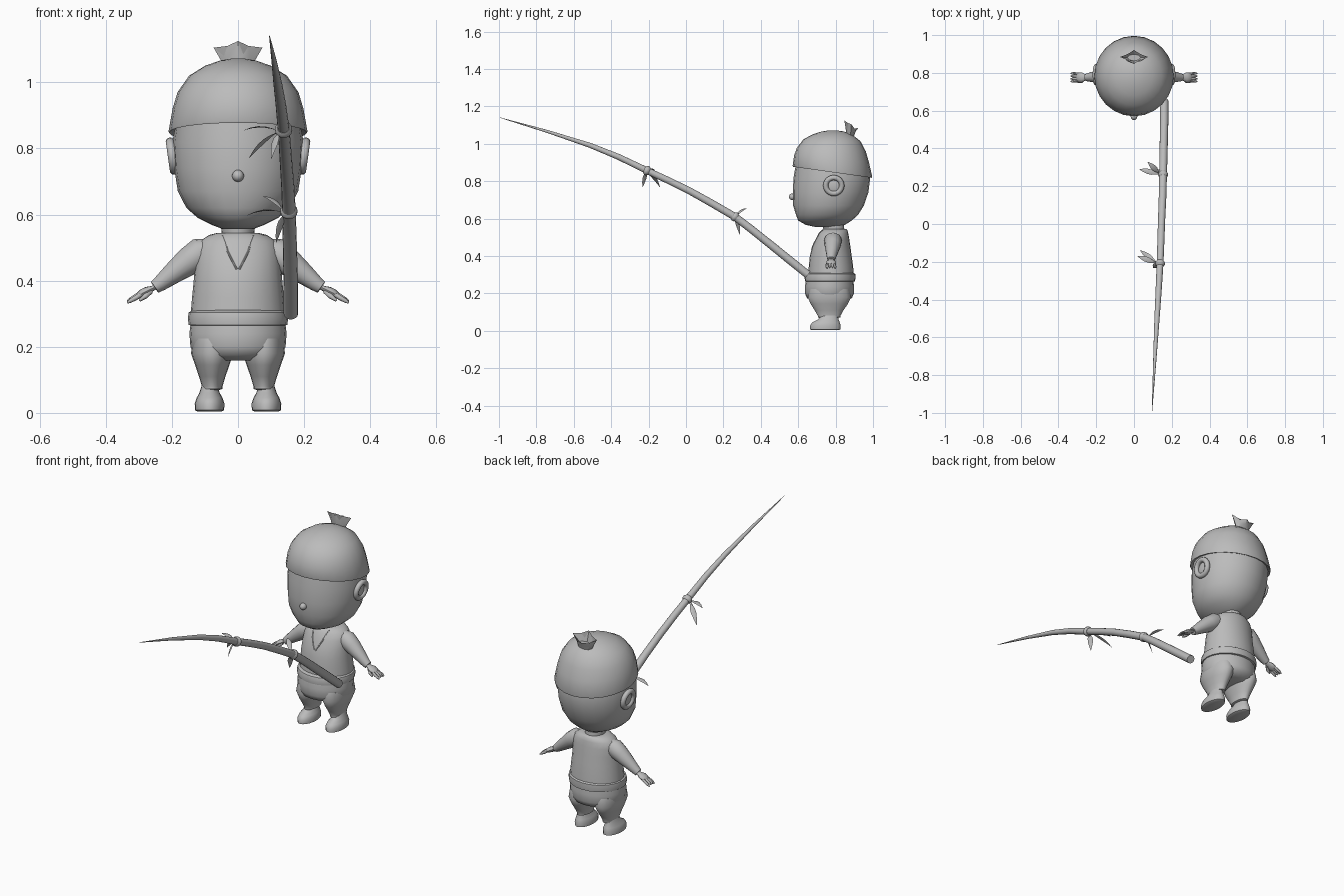
import bpy, bmesh, math
from mathutils import Vector

if "Cube" in bpy.data.objects:
    bpy.data.objects.remove(bpy.data.objects["Cube"], do_unlink=True)

grey = bpy.data.materials.new("plain_grey")
grey.use_nodes = True
GREY = (0.5, 0.5, 0.5, 1)
grey.diffuse_color = GREY
grey.node_tree.nodes["Principled BSDF"].inputs["Base Color"].default_value = GREY


def finish(name, bm, angle=45):
    bmesh.ops.recalc_face_normals(bm, faces=bm.faces)
    mesh = bpy.data.meshes.new(name)
    bm.to_mesh(mesh)
    bm.free()
    mesh.materials.append(grey)
    mesh.shade_smooth()
    mesh.set_sharp_from_angle(angle=math.radians(angle))
    obj = bpy.data.objects.new(name, mesh)
    bpy.context.collection.objects.link(obj)
    return obj


def skin(name, rings, angle=45):
    """Bridge rings of points and close both ends."""
    bm = bmesh.new()
    loops = [[bm.verts.new(p) for p in ring] for ring in rings]
    n = len(loops[0])
    for a, b in zip(loops, loops[1:]):
        for i in range(n):
            j = (i + 1) % n
            bm.faces.new((a[i], a[j], b[j], b[i]))
    bm.faces.new(loops[0])
    bm.faces.new(loops[-1])
    return finish(name, bm, angle)


def loft(name, sections, x=0, n=24, tilt=(), angle=45):
    """Stack ellipses given as (z, centre y, x radius, y radius)."""
    rings = []
    for k, (z, cy, rx, ry) in enumerate(sections):
        slope = tilt[k] if k < len(tilt) else 0
        ring = []
        for i in range(n):
            a = math.tau * i / n
            dy = ry * math.sin(a)
            ring.append((x + rx * math.cos(a), cy + dy, z + slope * dy))
        rings.append(ring)
    return skin(name, rings, angle)


def tube(name, points, radii, n=12, flat=1.0, angle=45):
    """Sweep a circle, or a flattened one, along a path."""
    pts = [Vector(p) for p in points]
    rings = []
    for k, (p, r) in enumerate(zip(pts, radii)):
        d = (pts[min(k + 1, len(pts) - 1)] - pts[max(k - 1, 0)]).normalized()
        u = d.cross(Vector((0, 0, 1))).normalized()
        v = u.cross(d)
        rings.append([p + r * (u * math.cos(t) + v * flat * math.sin(t))
                      for t in (math.tau * i / n for i in range(n))])
    return skin(name, rings, angle)


def ball(name, centre, size):
    bm = bmesh.new()
    bmesh.ops.create_uvsphere(bm, u_segments=16, v_segments=10, radius=1)
    bmesh.ops.scale(bm, vec=size, verts=bm.verts)
    bmesh.ops.translate(bm, vec=centre, verts=bm.verts)
    return finish(name, bm)


# Head, nose and cap
loft("head", [(.556, .75, .045, .06), (.567, .745, .075, .105), (.59, .743, .122, .143),
              (.62, .754, .156, .166), (.67, .762, .182, .189), (.74, .773, .193, .202),
              (.82, .78, .198, .205), (.9, .777, .185, .188)])
ball("nose", (0, .57, .717), (.018, .02, .018))
loft("cap", [(.855, .783, .19, .192), (.848, .783, .209, .211), (.853, .783, .21, .213),
             (.92, .778, .198, .2), (.97, .777, .183, .184), (1.02, .78, .148, .152),
             (1.05, .785, .1, .105), (1.066, .785, .055, .06), (1.072, .785, .02, .02)],
     tilt=(-.14, -.14, -.14, -.09, -.05, -.03, -.02))

# Flared star-shaped topknot on the cap, leaning back
knot = []
for z, size in ((1.045, .04), (1.068, .05), (1.1, .074), (1.072, .035)):
    ring = []
    for i in range(8):
        a = math.tau * i / 8
        r = size if i % 2 == 0 or size < .07 else size * .62
        lift = -.02 * math.sin(a) if size > .07 else 0
        peak = .005 if i % 2 == 0 and size > .07 else -.004
        ring.append((r * math.cos(a), .88 + .5 * r * math.sin(a) + .1 * (z - 1.06),
                     z + lift + peak))
    knot.append(ring)
skin("topknot", knot, 25)

# Ears, each a rim around a shallow bowl
for side, label in ((1, "left"), (-1, "right")):
    bpy.ops.mesh.primitive_torus_add(
        major_segments=24, minor_segments=10, major_radius=.043, minor_radius=.014,
        location=(side * .199, .79, .777), rotation=(0, side * math.radians(98), 0))
    ear = bpy.context.object
    ear.name = label + "_ear_rim"
    ear.data.materials.append(grey)
    ear.data.shade_smooth()
    ball(label + "_ear_bowl", (side * .19, .79, .777), (.012, .042, .042))

# Trunk, neck and belt
torso = [(.29, .775, .144, .123), (.35, .775, .139, .118), (.4, .774, .134, .112),
         (.45, .777, .13, .102), (.49, .783, .126, .09), (.52, .788, .115, .08),
         (.538, .793, .088, .07), (.545, .795, .06, .06)]
loft("torso", torso)
loft("neck", [(.52, .79, .05, .058), (.55, .79, .05, .056), (.6, .78, .055, .06)])
loft("belt", [(.263, .77, .138, .125), (.266, .77, .149, .134), (.287, .77, .152, .136),
              (.304, .772, .149, .133), (.311, .774, .138, .12)])


# V-shaped neckline lying on the chest
def chest(x, z):
    for a, b in zip(torso, torso[1:]):
        if a[0] <= z <= b[0]:
            t = (z - a[0]) / (b[0] - a[0])
            cy, rx, ry = (a[k] + t * (b[k] - a[k]) for k in (1, 2, 3))
            return (x, cy - ry * math.sqrt(max(0, 1 - (x / rx) ** 2)), z)


for side, label in ((1, "left"), (-1, "right")):
    line = [chest(side * x, z) for x, z in
            ((.004, .435), (.02, .465), (.032, .49), (.038, .515), (.046, .536))]
    tube(label + "_neckline", line, [.003] * 5, n=6)

# Trousers, shoes, arms and hands
loft("trouser_seat", [(.275, .768, .143, .126), (.24, .767, .147, .131), (.2, .767, .144, .131),
                      (.175, .767, .132, .12), (.158, .767, .09, .08)])
for side, label in ((1, "left"), (-1, "right")):
    loft(label + "_trouser_leg",
         [(.225, .767, .06, .105), (.18, .767, .064, .116), (.145, .766, .052, .1),
          (.11, .765, .04, .077), (.08, .765, .031, .06), (.073, .765, .031, .06),
          (.07, .765, .024, .048)], x=side * .078, n=20)
    loft(label + "_shoe",
         [(.004, .745, .036, .072), (.008, .745, .044, .081), (.028, .745, .045, .082),
          (.046, .749, .039, .073), (.06, .76, .031, .056), (.085, .768, .023, .045)],
         x=side * .086, n=20)
    tube(label + "_sleeve",
         [(side * x, y, z) for x, y, z in
          ((.075, .788, .495), (.115, .786, .483), (.15, .784, .458), (.2, .78, .42),
           (.235, .777, .392), (.252, .776, .38))],
         (.034, .047, .043, .032, .024, .02), n=16)
    tube(label + "_palm",
         [(side * x, .776, z) for x, z in
          ((.24, .387), (.258, .377), (.275, .369), (.292, .36), (.302, .354))],
         (.014, .016, .026, .026, .018), n=12, flat=.5)
    for k in range(4):
        spread = (k - 1.5) * .011
        drop = .004 * abs(k - 1.5)
        tube(f"{label}_finger_{k + 1}",
             [(side * .288, .776 + spread, .362), (side * .308, .776 + spread * 1.2, .355 - drop),
              (side * .324, .776 + spread * 1.3, .346 - drop),
              (side * .335, .776 + spread * 1.3, .339 - drop)],
             (.007, .0075, .0065, .003), n=8)
    tube(label + "_thumb",
         [(side * .265, .766, .368), (side * .28, .753, .353), (side * .298, .75, .34)],
         (.009, .008, .004), n=8)

# Curved bamboo rod tapering to a point
rod = [(.16, .652, .3), (.16, .55, .382), (.158, .45, .463), (.156, .35, .543),
       (.154, .262, .61), (.151, .14, .681), (.146, .02, .748), (.142, -.1, .807),
       (.138, -.209, .857), (.13, -.36, .93), (.121, -.513, .992), (.109, -.74, 1.066),
       (.095, -.997, 1.141)]
tube("bamboo_rod", rod, (.022, .022, .0215, .021, .0205, .02, .019, .0185, .018,
                         .016, .0135, .008, .001), n=14)

# Swollen joints with a sprig of three leaves each
for index, tips in ((4, ((.028, .29, .598), (.073, .328, .655), (.115, .288, .515))),
                    (8, ((.018, -.17, .855), (.033, -.14, .77), (.1, -.232, .768)))):
    p = Vector(rod[index])
    d = (Vector(rod[index + 1]) - Vector(rod[index - 1])).normalized()
    tube(f"rod_joint_{index}", [p + d * t for t in (-.014, -.005, .005, .014)],
         (.019, .026, .026, .019), n=14)
    for k, tip in enumerate(tips):
        base = p + Vector((-.012, 0, -.006))
        span = Vector(tip) - base
        path = [base + span * t + Vector((0, 0, .05 * t * (1 - t))) for t in
                (0, .2, .4, .6, .8, 1)]
        tube(f"leaf_{index}_{k + 1}", path, (.003, .005, .013, .014, .009, .001), n=8, flat=.15)
